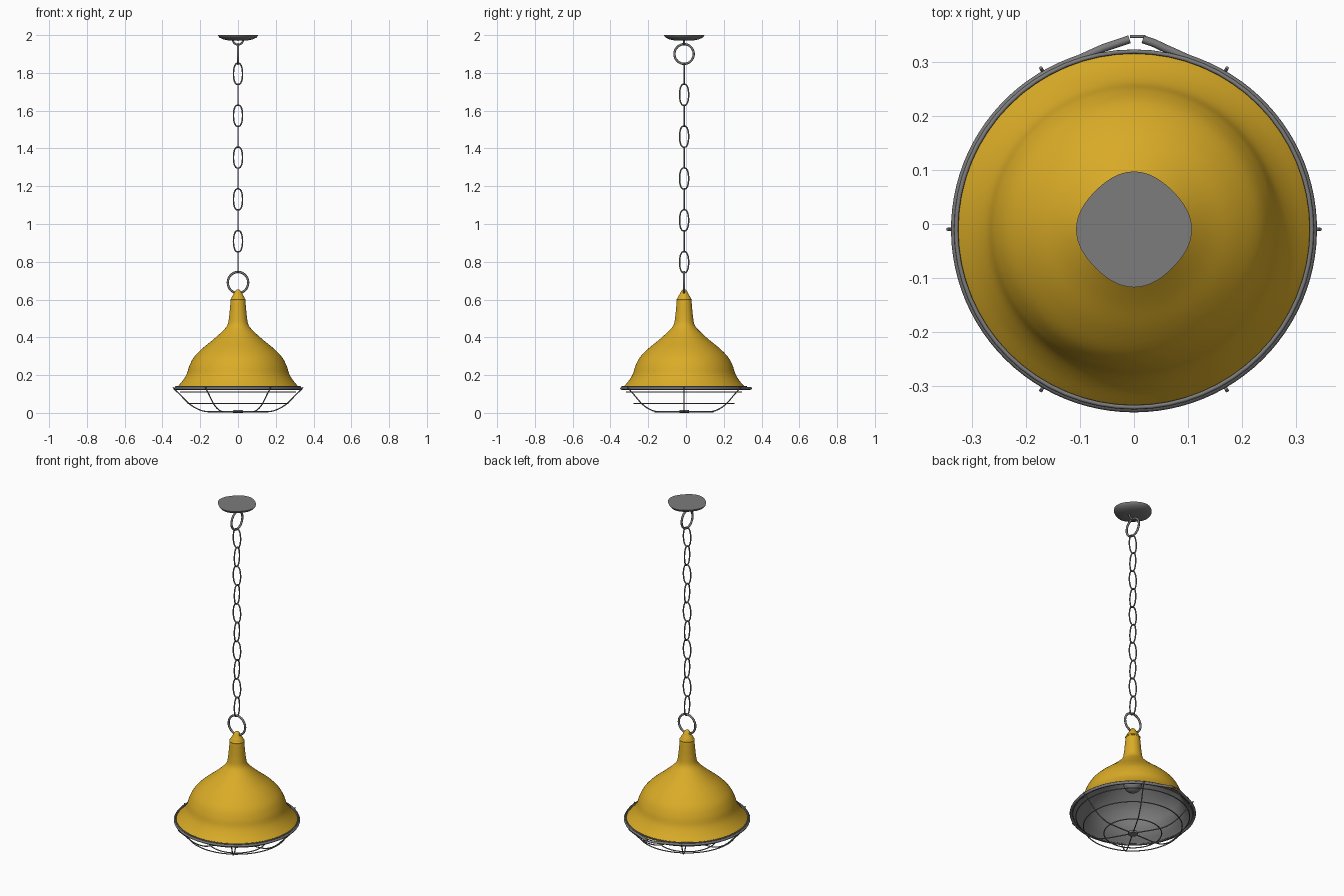
import bpy, bmesh, math
from mathutils import Vector

if "Cube" in bpy.data.objects:
    bpy.data.objects.remove(bpy.data.objects["Cube"])

CY = -0.01          # lamp axis in y
TAU = math.tau

def material(name, rgb):
    m = bpy.data.materials.new(name)
    m.diffuse_color = (*rgb, 1)
    m.use_nodes = True
    m.node_tree.nodes["Principled BSDF"].inputs["Base Color"].default_value = m.diffuse_color
    return m

YELLOW = material("yellow_enamel", (0.70, 0.41, 0.02))
GREY = material("grey_metal", (0.2, 0.2, 0.2))

def smooth(ob, angle=40):
    bpy.ops.object.select_all(action='DESELECT')
    ob.select_set(True)
    bpy.context.view_layer.objects.active = ob
    bpy.ops.object.shade_smooth_by_angle(angle=math.radians(angle))

def spline(points, steps=5):
    """Smooth curve through profile points (Catmull-Rom)."""
    p = [Vector(q) for q in points]
    p = [2 * p[0] - p[1]] + p + [2 * p[-1] - p[-2]]
    out = []
    for a, b, c, d in zip(p, p[1:], p[2:], p[3:]):
        for i in range(steps):
            t = i / steps
            out.append(0.5 * (2*b + (c-a)*t + (2*a-5*b+4*c-d)*t*t + (3*b-a-3*c+d)*t**3))
    return out + [p[-2]]

def lathe(name, profile, mats, rule=lambda i: 0, n=64, wobble=lambda a: 1):
    """Revolve (r, z) points about the lamp axis."""
    bm = bmesh.new()
    rings = []
    for r, z in profile:
        if r < 1e-5:
            rings.append([bm.verts.new((0, CY, z))] * n)
        else:
            rings.append([bm.verts.new((r * wobble(TAU*k/n) * math.cos(TAU*k/n),
                                        CY + r * wobble(TAU*k/n) * math.sin(TAU*k/n), z))
                          for k in range(n)])
    for i, (lo, hi) in enumerate(zip(rings, rings[1:])):
        for k in range(n):
            j = (k + 1) % n
            quad = list(dict.fromkeys([lo[k], hi[k], hi[j], lo[j]]))
            bm.faces.new(quad).material_index = rule(i)
    bmesh.ops.recalc_face_normals(bm, faces=bm.faces)
    me = bpy.data.meshes.new(name)
    bm.to_mesh(me)
    bm.free()
    for m in mats:
        me.materials.append(m)
    ob = bpy.data.objects.new(name, me)
    bpy.context.collection.objects.link(ob)
    smooth(ob)
    return ob

def tube(name, points, radius, cyclic=False):
    """Round wire along a path, in coordinates relative to the lamp axis."""
    cu = bpy.data.curves.new(name, 'CURVE')
    cu.dimensions = '3D'
    cu.bevel_depth = radius
    cu.bevel_resolution = 2
    cu.use_fill_caps = not cyclic
    s = cu.splines.new('POLY')
    s.points.add(len(points) - 1)
    for sp, p in zip(s.points, points):
        sp.co = (p[0], p[1] + CY, p[2], 1)
    s.use_cyclic_u = cyclic
    cu.materials.append(GREY)
    ob = bpy.data.objects.new(name, cu)
    bpy.context.collection.objects.link(ob)
    bpy.ops.object.select_all(action='DESELECT')
    ob.select_set(True)
    bpy.context.view_layer.objects.active = ob
    bpy.ops.object.convert(target='MESH')
    smooth(bpy.context.object, 60)
    return bpy.context.object

def loop(name, z, half_w, half_h, radius, along_x, power=1.0, n=32):
    """Upright closed ring or link, in the xz plane or the yz plane."""
    pts = []
    for k in range(n):
        c, s = math.cos(TAU*k/n), math.sin(TAU*k/n)
        w = half_w * math.copysign(abs(c)**power, c)
        pts.append((w, 0, z + half_h*s) if along_x else (0, w, z + half_h*s))
    return tube(name, pts, radius, True)

def level_ring(name, r, z, radius):
    tube(name, [(r*math.cos(TAU*k/64), r*math.sin(TAU*k/64), z) for k in range(64)], radius, True)

# Bell shade: yellow outside, grey inside
outer = spline([(0, .655), (.011, .65), (.024, .628), (.037, .603), (.042, .56), (.047, .51),
                (.056, .465), (.085, .43), (.135, .385), (.19, .34), (.233, .295),
                (.257, .25), (.272, .205), (.295, .168), (.328, .130)])
outer[0].x = 0
inner = spline([(.32, .127), (.287, .163), (.263, .203), (.248, .248), (.224, .29),
                (.183, .332), (.128, .377), (.078, .42), (.046, .465), (0, .50)])
inner[-1].x = 0
n_out = len(outer)
lathe("shade", outer + inner, [YELLOW, GREY], lambda i: 0 if i < n_out - 1 else 1, n=72)

# Collar under the cap of the neck
lathe("neck_collar", [(.030, .592), (.040, .594), (.041, .600), (.036, .606), (.030, .606)], [YELLOW])

# Bulb and its socket inside the shade
lathe("bulb", [(.05*math.sin(math.pi*i/16), .31 - .05*math.cos(math.pi*i/16)) for i in range(14)]
      + [(.026, .37), (.026, .47), (0, .47)], [GREY], n=32)

# Clamp ring with an open, flared joint at the back
clamp = []
a0, N = 0.035, 96
for k in range(N + 1):
    off = a0 + (TAU - 2*a0) * k / N
    d = min(off, TAU - off)
    r = .331 + .021 * max(0, 1 - (d - a0) / .28) ** 1.3
    a = math.pi/2 + off
    clamp.append((r*math.cos(a) + .004 * (d < .1), r*math.sin(a), .130))
tube("clamp_ring", clamp, .0075)
tube("clamp_bolt", [(-.007, .357, .130), (.021, .357, .130)], .003)
level_ring("rim_bead", .329, .139, .004)

# Wire guard: six ribs, three hoops and a centre disc
rib = spline([(.345, .136), (.335, .124), (.308, .098), (.26, .05), (.212, .02), (.155, .006), (.015, .006)], 4)
for i in range(6):
    a = TAU * i / 6
    tube("guard_rib", [(r*math.cos(a), r*math.sin(a), z) for r, z in rib], .0032)
for r, z in ((.305, .110), (.265, .050), (.155, .006)):
    level_ring("guard_hoop", r, z, .003)
lathe("guard_disc", [(0, 0), (.025, 0), (.027, .006), (.025, .014), (0, .014)], [GREY], n=24)

# Suspension: lower ring, ten alternating chain links, upper ring
loop("lower_ring", .690, .054, .056, .006, True)
for i in range(10):
    loop("chain_link", 1.795 - .1108*i, .024, .056, .0038, i % 2 == 0, .75)
loop("upper_ring", 1.900, .051, .052, .006, False)

# Ceiling canopy with a gently lobed edge, and its hook
lathe("ceiling_canopy", [(0, 1.970), (.05, 1.972), (.075, 1.977), (.094, 1.986), (.102, 1.995),
                         (.104, 2.0), (0, 2.0)], [GREY],
      wobble=lambda a: 1 + .03*math.cos(4*a))
tube("canopy_hook", [(.027*math.cos(t), 0, 1.976 + .027*math.sin(t))
                     for t in (math.pi + math.pi*k/16 for k in range(17))], .005)
